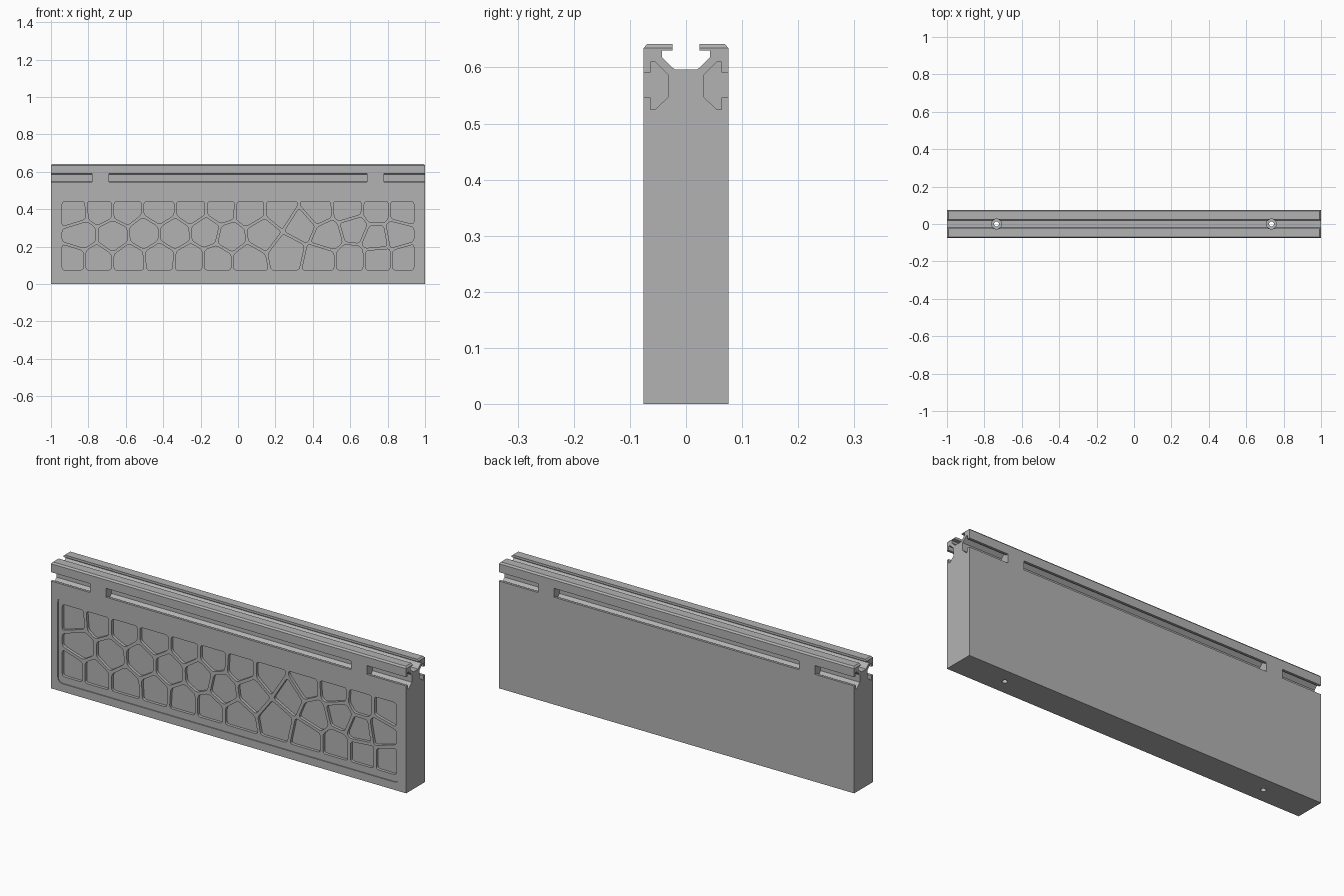
import bpy, bmesh, math
from mathutils import Vector

cube = bpy.data.objects.get("Cube")
if cube:
    bpy.data.objects.remove(cube, do_unlink=True)

grey = bpy.data.materials.new("mid grey")
grey.use_nodes = True
COLOUR = (0.45, 0.45, 0.45, 1)
grey.diffuse_color = COLOUR
grey.node_tree.nodes["Principled BSDF"].inputs["Base Color"].default_value = COLOUR


def prism(bm, points, start, end, axis):
    """Extrude a closed 2D outline between two positions along an axis."""
    def place(p, t):
        co = [p[0], p[1]]
        co.insert("xyz".index(axis), t)
        return bm.verts.new(co)
    near = [place(p, start) for p in points]
    far = [place(p, end) for p in points]
    bm.faces.new(near)
    bm.faces.new(far[::-1])
    for i in range(len(points)):
        j = (i + 1) % len(points)
        bm.faces.new((near[j], near[i], far[i], far[j]))


def finish(bm, name):
    bmesh.ops.recalc_face_normals(bm, faces=bm.faces)
    mesh = bpy.data.meshes.new(name)
    bm.to_mesh(mesh)
    bm.free()
    mesh.materials.append(grey)
    obj = bpy.data.objects.new(name, mesh)
    bpy.context.collection.objects.link(obj)
    return obj


def cut(target, bm, name):
    """Subtract the solids in bm from the target, then discard them."""
    cutter = finish(bm, name)
    cutter.hide_render = True
    mod = target.modifiers.new(name, 'BOOLEAN')
    mod.operation = 'DIFFERENCE'
    mod.solver = 'EXACT'
    mod.object = cutter
    bpy.context.view_layer.objects.active = target
    bpy.ops.object.modifier_apply(modifier=name)
    bpy.data.objects.remove(cutter, do_unlink=True)


def rounded(points, radius, steps=3):
    """Round every corner of a convex outline."""
    out = []
    n = len(points)
    for i, p in enumerate(points):
        ends = []
        for q in (points[i - 1], points[(i + 1) % n]):
            edge = q - p
            ends.append(p + edge.normalized() * min(radius, edge.length * 0.4))
        for s in range(steps + 1):
            t = s / steps
            out.append(ends[0] * (1 - t) ** 2 + p * 2 * t * (1 - t) + ends[1] * t * t)
    return out


def rectangle(x0, z0, x1, z1):
    return [Vector(c) for c in ((x0, z0), (x1, z0), (x1, z1), (x0, z1))]


def circle(x, radius, sides=32):
    return [(x + radius * math.cos(2 * math.pi * i / sides),
             radius * math.sin(2 * math.pi * i / sides)) for i in range(sides)]


# Body: end profile with an open channel along the top
TOP, HALF = 0.642, 0.076
half_profile = [(HALF, 0), (HALF, 0.634), (0.069, TOP), (0.024, TOP), (0.024, 0.63),
                (0.043, 0.63), (0.043, 0.618), (0.02, 0.596)]
bm = bmesh.new()
prism(bm, half_profile + [(-y, z) for y, z in reversed(half_profile)], -1, 1, 'x')
body = finish(bm, "panel_body")

# Chamfers across the top of both ends
bm = bmesh.new()
for s in (-1, 1):
    prism(bm, [(s * 1.01, 0.624), (s * 1.01, 0.66), (s * 0.975, 0.66)], -0.1, 0.1, 'y')
cut(body, bm, "end_chamfers")

# Undercut slots on both sides, interrupted by two solid bridges
slot = [(0.09, 0.591), (0.0635, 0.591), (0.0635, 0.61), (0.055, 0.61), (0.031, 0.586),
        (0.031, 0.548), (0.055, 0.525), (0.0635, 0.525), (0.0635, 0.546), (0.09, 0.546)]
bm = bmesh.new()
for side in (-1, 1):
    for x0, x1 in ((-1.1, -0.78), (-0.69, 0.69), (0.78, 1.1)):
        prism(bm, [(side * y, z) for y, z in slot], x0, x1, 'x')
cut(body, bm, "side_slots")

# Vertical screw holes with wider head pockets
for name, radius, base in (("screw_holes", 0.013, -0.1), ("screw_heads", 0.027, 0.58)):
    bm = bmesh.new()
    for x in (-0.735, 0.735):
        prism(bm, circle(x, radius), base, 0.8, 'z')
    cut(body, bm, name)

# Shallow rounded field on the front
bm = bmesh.new()
prism(bm, rounded(rectangle(-0.962, 0.04, 0.962, 0.475), 0.03), -0.1, -HALF + 0.005, 'y')
cut(body, bm, "front_field")


# Irregular stone-like pockets: cells around seed points, separated by thin webs
def clip(poly, point, normal):
    """Keep the part of a convex outline behind a line."""
    out = []
    for i, b in enumerate(poly):
        a = poly[i - 1]
        da, db = (a - point).dot(normal), (b - point).dot(normal)
        if da * db < 0:
            out.append(a.lerp(b, da / (da - db)))
        if db <= 0:
            out.append(b)
    return out


# Seeds per row: x and z in hundredths of a unit
rows = [
    [(-88, 39), (-74, 40), (-60, 40), (-42, 40), (-25, 40), (-9, 40), (6, 39), (23, 39),
     (42, 39), (59, 40), (74, 39), (88, 39)],
    [(-84, 26), (-67, 26), (-50, 27), (-34, 27), (-17, 28), (-4, 25), (13, 27), (34, 32),
     (48, 26), (62, 30), (74, 25), (85, 27)],
    [(-88, 13), (-76, 13), (-58, 13), (-42, 14), (-26, 13), (-11, 13), (5, 13), (26, 17),
     (44, 13), (60, 13), (75, 13), (89, 13)],
]
seeds = [Vector(p) / 100 for row in rows for p in row]
WEB = 0.016
bm = bmesh.new()
for seed in seeds:
    cell = rectangle(-0.94, 0.075, 0.94, 0.442)
    for other in seeds:
        if other != seed and cell:
            normal = (other - seed).normalized()
            cell = clip(cell, (seed + other) / 2 - normal * WEB / 2, normal)
    # Drop slivers so the corners round cleanly
    cell = [p for i, p in enumerate(cell) if (p - cell[i - 1]).length > 0.008]
    prism(bm, rounded(cell, 0.015), -0.1, -HALF + 0.02, 'y')
cut(body, bm, "front_pockets")

# Flat faces, with only the round holes smoothed
bpy.ops.object.select_all(action='DESELECT')
body.select_set(True)
bpy.context.view_layer.objects.active = body
bpy.ops.object.shade_smooth_by_angle(angle=math.radians(20))
